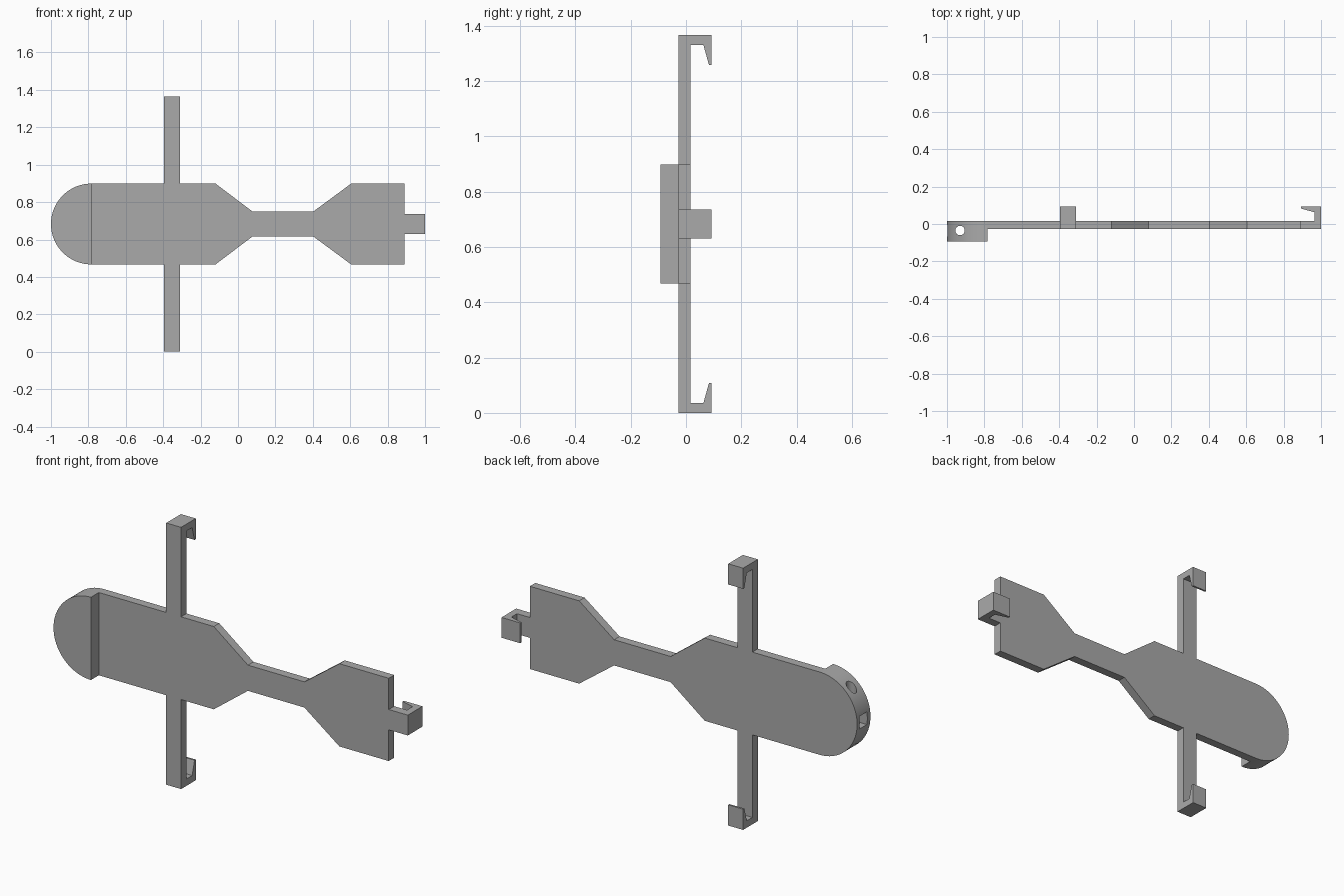
import bpy, bmesh, math
from mathutils import Vector

cube = bpy.data.objects.get("Cube")
if cube:
    bpy.data.objects.remove(cube, do_unlink=True)

GREY = (0.4, 0.4, 0.4)
mat = bpy.data.materials.new("plain grey")
mat.use_nodes = True
mat.diffuse_color = (*GREY, 1)
mat.node_tree.nodes["Principled BSDF"].inputs["Base Color"].default_value = (*GREY, 1)

MID = 0.683            # height of the long axis
HALF = 0.216           # half height of the wide sections
NECK = 0.067           # half height of the neck
FRONT, BACK, PAD = -0.028, 0.017, -0.093
HEAD_X = -0.784


def prism(name, profile, place, start, end):
    """Extrude a 2D profile; place(a, b, depth) maps it to 3D."""
    bm = bmesh.new()
    face = bm.faces.new([bm.verts.new(place(a, b, start)) for a, b in profile])
    step = Vector(place(0, 0, end)) - Vector(place(0, 0, start))
    ext = bmesh.ops.extrude_face_region(bm, geom=[face], use_keep_orig=True)
    moved = [v for v in ext["geom"] if isinstance(v, bmesh.types.BMVert)]
    bmesh.ops.translate(bm, verts=moved, vec=step)
    bmesh.ops.recalc_face_normals(bm, faces=bm.faces)
    mesh = bpy.data.meshes.new(name)
    bm.to_mesh(mesh)
    bm.free()
    mesh.materials.append(mat)
    obj = bpy.data.objects.new(name, mesh)
    bpy.context.collection.objects.link(obj)
    return obj


def circle(cx, cy, r, a0, a1, n):
    return [(cx + r * math.cos(a0 + (a1 - a0) * i / n),
             cy + r * math.sin(a0 + (a1 - a0) * i / n)) for i in range(n + 1)]


def cut(obj, cutter):
    mod = obj.modifiers.new("cut", "BOOLEAN")
    mod.operation = "DIFFERENCE"
    mod.solver = "EXACT"
    mod.object = cutter
    bpy.context.view_layer.objects.active = obj
    bpy.ops.object.modifier_apply(modifier=mod.name)
    bpy.data.objects.remove(cutter, do_unlink=True)


def upright(a, b, d):      # profile in x, z
    return (a, d, MID + b)


def flat(a, b, d):         # profile in x, y
    return (a, b, d)


# Flat body with a narrow neck
upper = [(HEAD_X, HALF), (-0.12, HALF), (0.077, NECK),
         (0.403, NECK), (0.605, HALF), (0.89, HALF)]
lower = [(x, -z) for x, z in reversed(upper)]
prism("body_plate", upper + lower, upright, FRONT, BACK)

# Thick rounded head
head = prism("rounded_head", circle(HEAD_X, 0, HALF, math.pi / 2, 1.5 * math.pi, 48),
             upright, PAD, BACK)

# Vertical through hole and square pocket in the head's end
cut(head, prism("hole_cutter", circle(-0.93, -0.035, 0.025, 0, math.tau, 32)[:-1],
                flat, 0.3, 1.1))
cut(head, prism("pocket_cutter", [(-1.1, -0.067), (-0.9, -0.067), (-0.9, -0.005), (-1.1, -0.005)],
                flat, MID - 0.033, MID + 0.033))


# Hooked strip: distance from the long axis against depth
def hook(base, tip):
    return [(base, FRONT), (tip, FRONT), (tip, -PAD), (tip - 0.108, -PAD),
            (tip - 0.108, 0.083), (tip - 0.036, 0.063), (tip - 0.036, BACK), (base, BACK)]


# Upper and lower arms
for name, side in (("upper_arm", 1), ("lower_arm", -1)):
    prism(name, hook(HALF, MID), lambda a, b, d, s=side: (d, b, MID + s * a), -0.395, -0.309)

# Tail hook
prism("tail_hook", hook(0.89, 1.0), flat, MID - 0.053, MID + 0.053)

# Smooth the round surfaces, keep the edges sharp
bpy.ops.object.select_all(action="DESELECT")
head.select_set(True)
bpy.context.view_layer.objects.active = head
bpy.ops.object.shade_smooth_by_angle(angle=math.radians(30))
